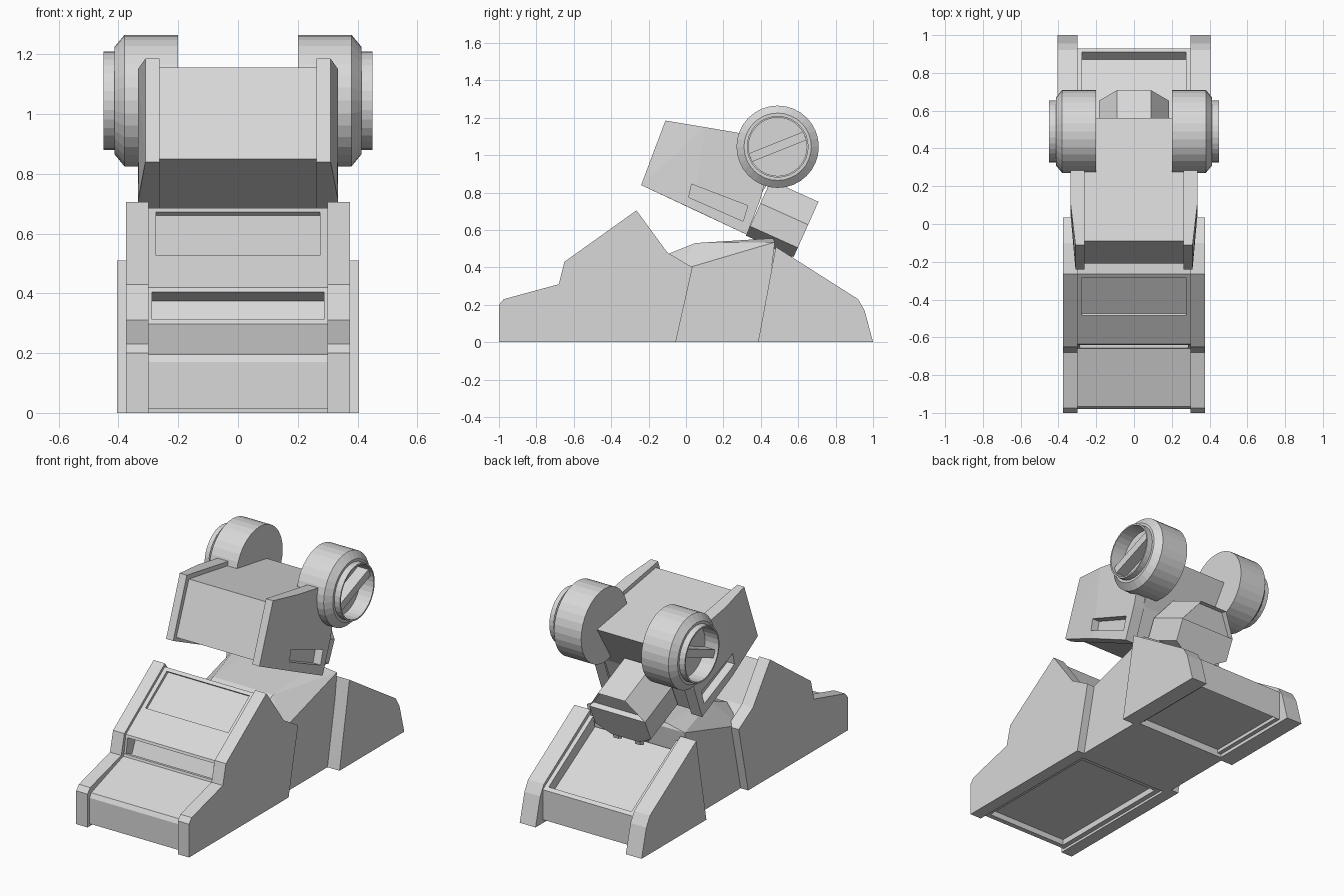
import bpy, bmesh, math
from mathutils import Vector

cube = bpy.data.objects.get("Cube")
if cube:
    bpy.data.objects.remove(cube, do_unlink=True)

tone = (0.69, 0.69, 0.69, 1)
grey = bpy.data.materials.new("light_grey")
grey.use_nodes = True
grey.diffuse_color = tone
grey.node_tree.nodes["Principled BSDF"].inputs["Base Color"].default_value = tone


def finish(name, bm, mirror=False):
    bmesh.ops.recalc_face_normals(bm, faces=bm.faces[:])
    mesh = bpy.data.meshes.new(name)
    bm.to_mesh(mesh)
    bm.free()
    mesh.materials.append(grey)
    ob = bpy.data.objects.new(name, mesh)
    bpy.context.scene.collection.objects.link(ob)
    if mirror:
        mod = ob.modifiers.new("mirror", 'MIRROR')
        mod.use_mirror_merge = False
    return ob


def prism(name, profile, x0, x1, mirror=False):
    """Extrude a (y, z) profile from x0 to x1."""
    bm = bmesh.new()
    face = bm.faces.new([bm.verts.new((x0, y, z)) for y, z in profile])
    out = bmesh.ops.extrude_face_region(bm, geom=[face])
    verts = [g for g in out["geom"] if isinstance(g, bmesh.types.BMVert)]
    bmesh.ops.translate(bm, verts=verts, vec=(x1 - x0, 0, 0))
    # the extruded region keeps its base face, so the solid stays closed
    if not any(all(abs(v.co.x - x0) < 1e-6 for v in f.verts) for f in bm.faces):
        bm.faces.new([v for v in bm.verts if abs(v.co.x - x0) < 1e-6])
    return finish(name, bm, mirror)


def hull(name, points, mirror=False):
    bm = bmesh.new()
    for p in points:
        bm.verts.new(p)
    out = bmesh.ops.convex_hull(bm, input=bm.verts[:])
    spare = [g for g in out["geom_interior"] if isinstance(g, bmesh.types.BMVert)]
    bmesh.ops.delete(bm, geom=spare, context='VERTS')
    bmesh.ops.dissolve_limit(bm, angle_limit=0.02, verts=bm.verts[:], edges=bm.edges[:])
    return finish(name, bm, mirror)


def cut(ob, cutter):
    mod = ob.modifiers.new("cut", 'BOOLEAN')
    mod.operation = 'DIFFERENCE'
    mod.solver = 'EXACT'
    mod.object = cutter
    if len(ob.modifiers) > 1:
        ob.modifiers.move(len(ob.modifiers) - 1, 0)
    cutter.hide_render = True
    bpy.context.view_layer.objects.active = ob
    bpy.ops.object.modifier_apply(modifier="cut")
    bpy.data.objects.remove(cutter, do_unlink=True)


def lathe_x(name, profile, centre, steps, mirror):
    """Spin a (radius, x) profile around an axis parallel to x."""
    bm = bmesh.new()
    verts = [bm.verts.new((x, centre[0], centre[1] + r)) for r, x in profile]
    edges = [bm.edges.new(pair) for pair in zip(verts, verts[1:])]
    bmesh.ops.spin(bm, geom=verts + edges, cent=(0, *centre), axis=(1, 0, 0),
                   angle=math.tau, steps=steps, use_duplicate=False)
    bmesh.ops.remove_doubles(bm, verts=bm.verts[:], dist=0.0005)
    return finish(name, bm, mirror)


# Front half of the foot: side plates and stepped toe with slot, panel and hollow base
prism("front_side_plates", [(-1, 0), (-1, .2), (-.975, .23), (-.68, .31), (-.65, .43),
      (-.265, .705), (-.1, .48), (.035, .4), (-.055, 0)], .3, .375, True)
toe = prism("front_toe", [(-.98, .015), (-.98, .17), (-.965, .195), (-.66, .298), (-.656, .312),
            (-.64, .312), (-.6, .285), (-.56, .375), (-.64, .405), (-.635, .42), (-.265, .685),
            (-.13, .46), (-.03, .4), (-.07, .015)], -.302, .302)
cut(toe, prism("panel_cutter", [(-.475, .515), (-.52, .57), (-.33, .71), (-.27, .66)], -.275, .275))
cut(toe, prism("base_cutter", [(-.95, -.1), (-.95, .05), (-.14, .05), (-.14, -.1)], -.27, .27))
prism("slot_ends", [(-.655, .3), (-.55, .29), (-.55, .42), (-.637, .412)], .287, .302, True)

# Middle of the foot, with sloped shoulders
hull("foot_middle", [(s * x, y, z) for s in (-1, 1) for x, y, z in (
    (.325, -.1, 0), (.325, .41, 0), (.325, -.05, .38), (.325, .04, .4), (.325, .475, .535),
    (.2, -.1, .47), (.2, -.05, .49), (.2, .05, .53), (.2, .465, .556))])

# Heel: side plates, recessed tray and its rails
prism("heel_side_plates", [(.385, 0), (.48, .51), (.92, .23), (.955, .17), (1, 0)], .3, .405, True)
prism("heel_tray", [(.4, .04), (.47, .41), (.87, .17), (.91, .215), (.93, .2), (.93, .02), (.91, .04)],
      -.28, .28)
prism("heel_rails", [(.4, .02), (.485, .48), (.91, .215), (.93, .2), (.93, .02)], .275, .302, True)

# Head block and its flared cheek plates
prism("head_block", [(-.21, .85), (-.09, 1.155), (.56, 1.047), (.4, .79), (.32, .6)], -.268, .268)
outer = [(.31, -.24, .84), (.31, -.11, 1.185), (.335, .1, 1.15), (.335, .48, 1.085),
         (.335, .4, .77), (.335, .325, .575), (.335, .04, .71)]
cheeks = hull("head_cheek_plates", outer + [(.263, y, z) for x, y, z in outer], True)
cut(cheeks, prism("slot_cutter", [(.03, .845), (.33, .73), (.305, .647), (.015, .775)], .285, .4))

# Round side pods with a hollow end and a slanted bar
pod = (.49, 1.045)
lathe_x("side_pods", [(0, .2), (.22, .2), (.22, .38), (.18, .413), (.165, .413), (.165, .45),
        (.156, .45), (.156, .36), (0, .36)], pod, 32, True)
along, across = Vector((.93, .37)), Vector((-.37, .93))
bar = [Vector(pod) + along * a * .155 + across * b * .024
       for a, b in ((-1, -1), (1, -1), (1, 1), (-1, 1))]
prism("pod_bars", [tuple(p) for p in bar], .355, .43, True)

# Neck: sloped top, upright sides, tapered base, and a sunken upper end
bm = bmesh.new()
axis, up = Vector((0, .91, -.41)), Vector((0, .41, .91))
end = Vector((0, .653, .628))
right = [(.09, .135), (.185, 0), (.185, -.135), (.09, -.19)]
ring = [end + Vector((w, 0, 0)) + up * h
        for w, h in right + [(-w, h) for w, h in reversed(right)]]
back = [bm.verts.new(p) for p in ring]
front = [bm.verts.new(p - axis * .28) for p in ring]
cap = bm.faces.new([back[i] for i in (0, 1, 6, 7)])
bm.faces.new(back[1:7])
bm.faces.new(front[::-1])
for i in range(8):
    j = (i + 1) % 8
    bm.faces.new((back[i], front[i], front[j], back[j]))
bmesh.ops.recalc_face_normals(bm, faces=bm.faces[:])
bmesh.ops.inset_individual(bm, faces=[cap], thickness=.012)
bmesh.ops.translate(bm, verts=cap.verts[:], vec=axis * -.03)
finish("neck", bm)

# Ankle joining neck and foot, with two small prongs behind
prism("ankle", [(.34, .5), (.38, .6), (.52, .53), (.48, .42)], -.085, .085)
prism("ankle_prongs", [(.5, .52), (.57, .47), (.56, .43), (.53, .42)], .055, .09, True)
